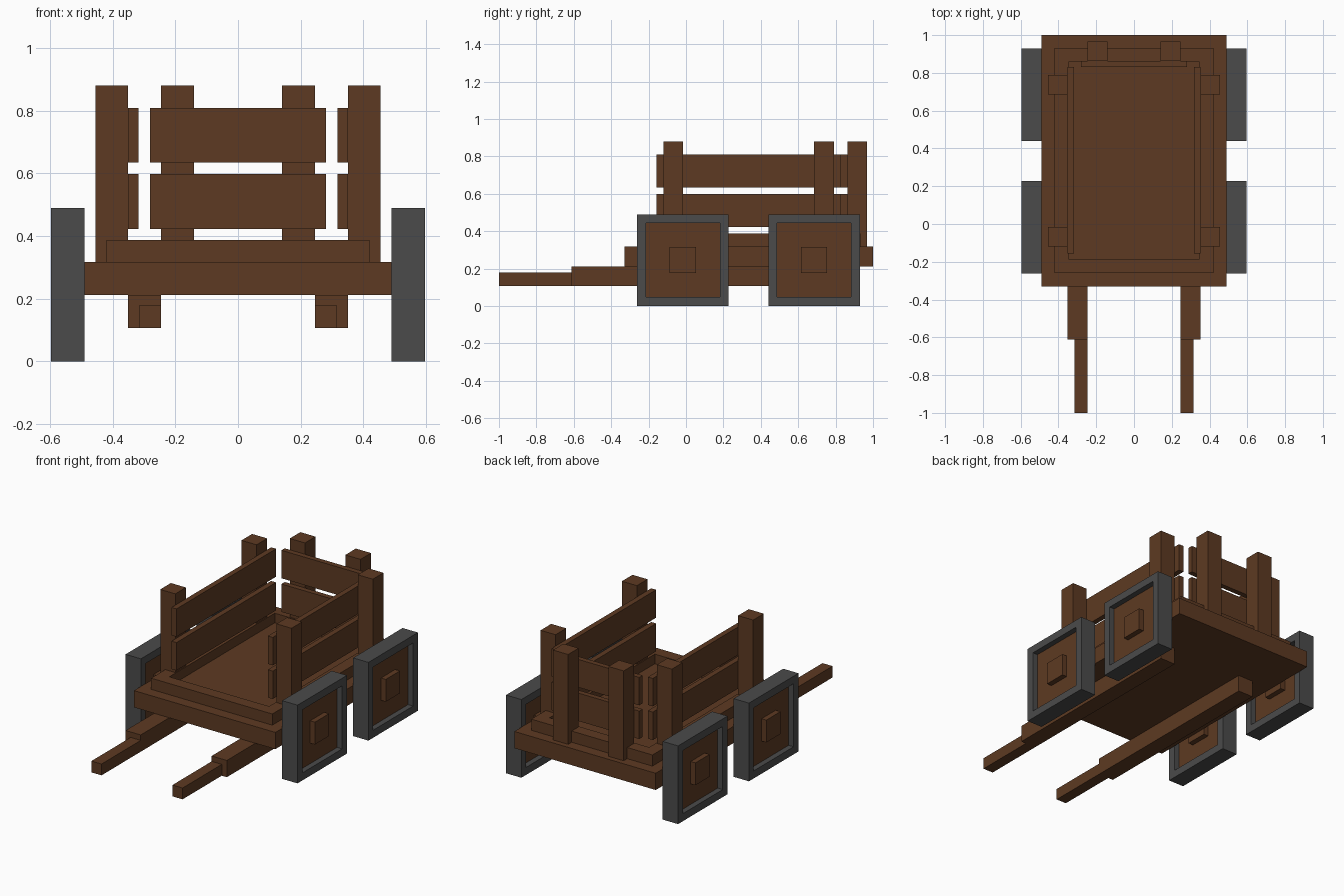
import bpy, bmesh
from mathutils import Vector

if "Cube" in bpy.data.objects:
    bpy.data.objects.remove(bpy.data.objects["Cube"])


def material(name, rgb):
    m = bpy.data.materials.new(name)
    m.diffuse_color = (*rgb, 1)
    m.use_nodes = True
    m.node_tree.nodes["Principled BSDF"].inputs["Base Color"].default_value = m.diffuse_color
    return m


WOOD = material("brown wood", (0.11, 0.042, 0.016))
IRON = material("dark grey iron", (0.07, 0.07, 0.07))


def box(name, x, y, z, mats=(WOOD,), recess=None):
    """Box from (min, max) ranges; recess = (face directions, rim width, depth, material slot)."""
    bm = bmesh.new()
    bmesh.ops.create_cube(bm, size=1)
    for v in bm.verts:
        v.co = Vector([r[0] if c < 0 else r[1] for c, r in zip(v.co, (x, y, z))])
    bm.normal_update()
    if recess:
        directions, rim, depth, slot = recess
        for d in directions:
            face = max(bm.faces, key=lambda f: f.normal.dot(Vector(d)) * f.calc_area())
            bmesh.ops.inset_individual(bm, faces=[face], thickness=rim, depth=0)
            bmesh.ops.inset_individual(bm, faces=[face], thickness=0, depth=-depth)
            face.material_index = slot
            bm.normal_update()
    me = bpy.data.meshes.new(name)
    bm.to_mesh(me)
    bm.free()
    for m in mats:
        me.materials.append(m)
    ob = bpy.data.objects.new(name, me)
    bpy.context.collection.objects.link(ob)
    return ob


def pair(name, x, y, z, **kw):
    """Same box on the right and mirrored to the left."""
    box("right_" + name, x, y, z, **kw)
    box("left_" + name, (-x[1], -x[0]), y, z, **kw)


# Cart bed: platform and raised rim with sunken floor
box("platform", (-0.49, 0.49), (-0.33, 1.0), (0.212, 0.317))
box("bed_rim", (-0.42, 0.42), (-0.26, 0.932), (0.317, 0.387),
    recess=([(0, 0, 1)], 0.105, 0.06, 0))

# Posts
POST_Z = (0.317, 0.88)
for label, y in (("front", -0.12), ("rear", 0.685)):
    pair(label + "_side_post", (0.351, 0.455), (y, y + 0.105), POST_Z)
pair("back_post", (0.14, 0.245), (0.863, 0.967), POST_Z)

# Two rows of planks on three sides
for label, z in (("lower", (0.423, 0.598)), ("upper", (0.634, 0.809))):
    pair(label + "_side_plank", (0.317, 0.351), (-0.157, 0.83), z)
    box(label + "_back_plank", (-0.28, 0.28), (0.83, 0.863), z)

# Pull shafts with thinner handles
pair("shaft", (0.246, 0.351), (-0.612, 0.665), (0.107, 0.212))
pair("handle", (0.246, 0.316), (-1.0, -0.612), (0.107, 0.178))

# Square wheels: iron tyre, wooden panel recessed on both sides, wooden hub
for label, yc in (("front", -0.017), ("rear", 0.685)):
    pair(label + "_wheel", (0.49, 0.596), (yc - 0.245, yc + 0.245), (0, 0.49),
         mats=(IRON, WOOD), recess=([(1, 0, 0), (-1, 0, 0)], 0.067, 0.035, 1))
    pair(label + "_hub", (0.492, 0.594), (yc - 0.07, yc + 0.07), (0.176, 0.316))
